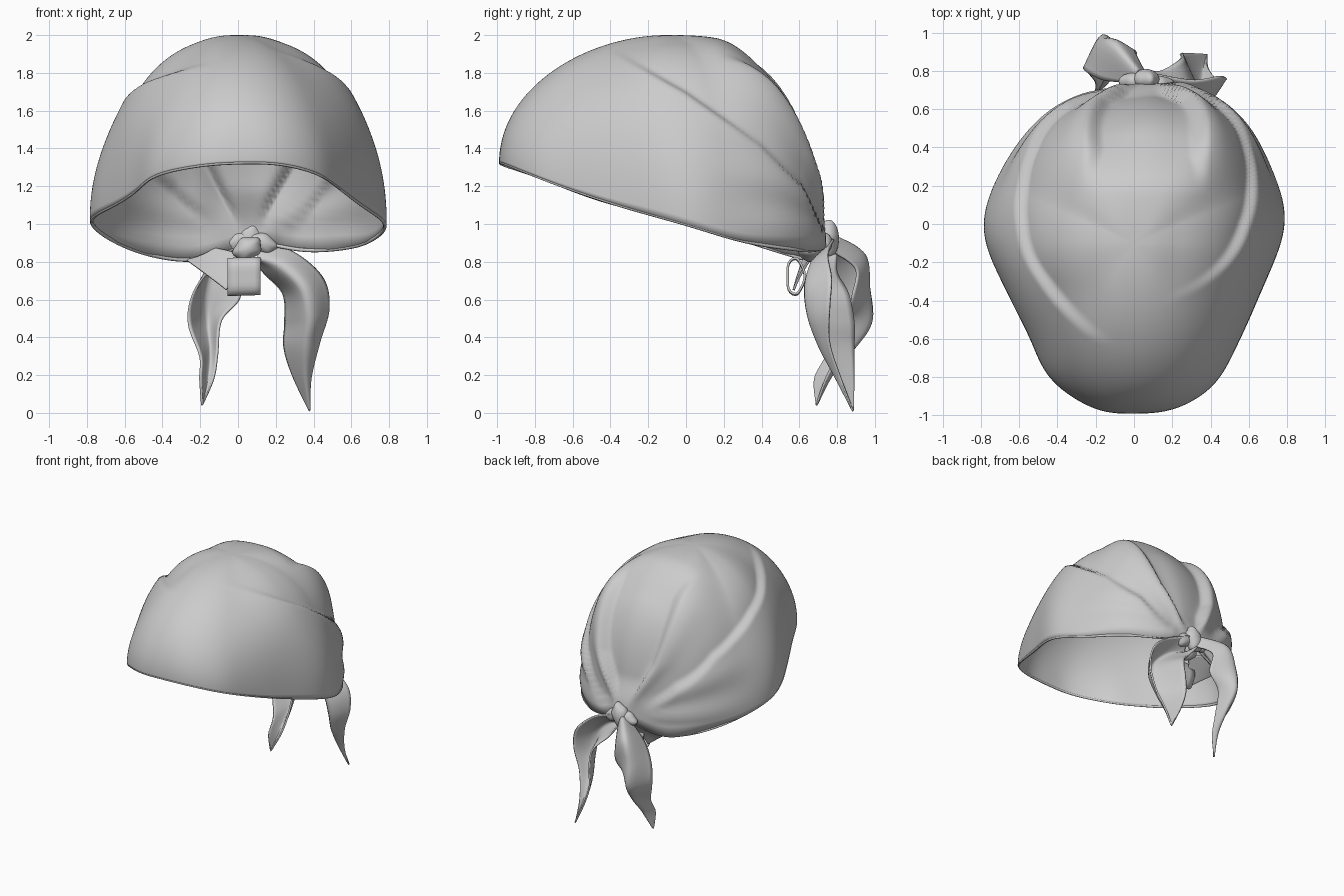
import bpy, bmesh, math
from mathutils import Vector

if "Cube" in bpy.data.objects:
    bpy.data.objects.remove(bpy.data.objects["Cube"])

cloth = bpy.data.materials.new("grey_cloth")
cloth.diffuse_color = (0.6, 0.6, 0.6, 1)
cloth.use_nodes = True
cloth.node_tree.nodes["Principled BSDF"].inputs["Base Color"].default_value = cloth.diffuse_color


def smooth(a, b, v):
    t = min(1, max(0, (v - a) / (b - a)))
    return t * t * (3 - 2 * t)


def spline(pts, n, closed=False):
    """Sample a Catmull-Rom curve, n steps per span."""
    pts = [Vector(p) for p in pts]
    m = len(pts)
    at = (lambda i: pts[i % m]) if closed else (lambda i: pts[min(max(i, 0), m - 1)])
    out = []
    for i in range(m if closed else m - 1):
        a, b, c, d = at(i - 1), at(i), at(i + 1), at(i + 2)
        for k in range(n):
            t = k / n
            out.append(0.5 * (2 * b + (c - a) * t + (2 * a - 5 * b + 4 * c - d) * t * t
                              + (3 * b - a - 3 * c + d) * t ** 3))
    return out if closed else out + [pts[-1]]


def relax(loop, times):
    for _ in range(times):
        loop = [(loop[i - 1] + loop[i] * 2 + loop[(i + 1) % len(loop)]) / 4
                for i in range(len(loop))]
    return loop


def grid_object(name, rows, closed=False, thick=0.0, offset=0.0, angle=50):
    """Skin rows of points into a sheet and give it cloth thickness."""
    bm = bmesh.new()
    vs = [[bm.verts.new(p) for p in r] for r in rows]
    for r, s in zip(vs, vs[1:]):
        n = len(r)
        for j in range(n if closed else n - 1):
            k = (j + 1) % n
            bm.faces.new((r[j], r[k], s[k], s[j]))
    bmesh.ops.remove_doubles(bm, verts=bm.verts, dist=0.0005)
    finish(name, bm, thick, offset, angle)


def finish(name, bm, thick=0.0, offset=0.0, angle=50):
    me = bpy.data.meshes.new(name)
    bm.to_mesh(me)
    bm.free()
    me.materials.append(cloth)
    ob = bpy.data.objects.new(name, me)
    bpy.context.collection.objects.link(ob)
    if thick:
        mod = ob.modifiers.new("thickness", 'SOLIDIFY')
        mod.thickness, mod.offset = thick, offset
    bpy.ops.object.select_all(action='DESELECT')
    ob.select_set(True)
    bpy.context.view_layer.objects.active = ob
    bpy.ops.object.shade_smooth_by_angle(angle=math.radians(angle))


# Head wrap: meridians rise from the rim loop to the apex, then folds are pressed in
rim = spline([(0, -.99, 1.325), (.22, -.965, 1.32), (.42, -.84, 1.27), (.54, -.63, 1.19),
              (.66, -.36, 1.1), (.795, 0, 1.0), (.71, .3, .91), (.56, .55, .87),
              (.34, .70, .86), (.08, .74, .90), (-.2, .69, .81), (-.45, .58, .83),
              (-.67, .32, .91), (-.795, -.02, 1.02), (-.66, -.36, 1.1), (-.55, -.58, 1.17),
              (-.44, -.81, 1.26), (-.21, -.965, 1.31)], 14, True)
rim = relax(rim, 25)
# rounder outline that the upper meridians aim for
round_rim = [Vector((r.x * 1.04, r.y * 1.04, r.z)) for r in relax(rim, 300)]
apex = Vector((0, -.1, 2.0))
lower = [(.4, 1.42), (.62, 1.2), (.74, .95), (1, .8)]
right_edge = [(-.45, 1.95), (0, 1.70)] + lower
left_edge = [(-.72, 1.88), (-.3, 1.76), (0, 1.64)] + lower


def band_edge(x, y):
    line = right_edge if x > 0 else left_edge
    for (a, za), (b, zb) in zip(line, line[1:]):
        if y <= b:
            return za + (zb - za) * (y - a) / (b - a)
    return .8


def fold(p):
    x, y, z = p
    # side band lies over the crown, with its edge running down to the knot
    start = -.45 if x > 0 else -.72
    amp = smooth(start, start + .4, y) * smooth(.08, .25, abs(x))
    s = band_edge(x, y) - z
    over = smooth(-.03, .03, s)
    d = amp * (.014 * over * math.exp(-max(s, 0) / .3)
               - .028 * (1 - over) * math.exp(min(s, 0) / .22))
    # sunken centre panel between two curved pleats at the back
    h = max(z - .9, .03)
    phi = math.atan2(x - .06, h)
    lim = .28 + .35 * min(.5, max(0, 1.85 - z))
    back = smooth(.15, .5, y) * smooth(.95, 1.2, z)
    inside = smooth(-lim - .04, -lim + .05, phi) * (1 - smooth(lim - .03, lim + .06, phi))
    ridge = math.exp(-((abs(phi) - lim - .08) / .12) ** 2)
    d += back * (.022 * ridge - .065 * inside)
    # fine gathers fanning out from the knot
    fan = math.atan2(z - .93, abs(x - .06) + .02)
    d += .007 * math.sin(fan * 16) * smooth(.05, .5, y) * over * amp
    return d


rows = []
steps = 72
for i in range(steps + 1):
    t = math.pi / 2 * i / steps
    row = []
    for r0, r1 in zip(rim, round_rim):
        r = r0.lerp(r1, smooth(0, .7, t))
        side = 2.18 + .12 * smooth(-.5, .5, r.x)
        p = 1.92 + (side - 1.92) * smooth(-.8, -.1, r.y) + .55 * smooth(.2, .65, r.y)
        f, g = max(math.cos(t), 0) ** (2 / p), math.sin(t) ** (2 / p)
        if i == steps:
            f = 0
        q = Vector((apex.x + (r.x - apex.x) * f, apex.y + (r.y - apex.y) * f,
                    r.z + (apex.z - r.z) * g))
        out = (q - Vector((0, 0, 1.25))).normalized()
        row.append(q + out * fold(q))
    rows.append(row)
grid_object("head_wrap", rows, True, .016, -1, 60)

# Rolled hem along the rim
hem = []
for k in range(9):
    a = 2 * math.pi * k / 8
    hem.append([r + Vector((r.x, r.y, 0)).normalized() * (.009 * math.cos(a) - .008)
                + Vector((0, 0, .010 * math.sin(a))) for r in rim])
grid_object("rim_hem", hem, True)


# Cloth tails: three-point folded sections lofted to a tip
def tail(name, sections):
    lines = [spline(c, 8) for c in zip(*sections)]
    grid_object(name, [spline(s, 6) for s in zip(*lines)], False, .012, 0, 60)


tail("left_tail", [
    [(.0, .74, .90), (.02, .80, .93), (.06, .78, .85)],
    [(-.15, .75, .76), (-.11, .94, .84), (.0, .90, .76)],
    [(-.24, .79, .62), (-.16, .97, .66), (.01, .88, .61)],
    [(-.26, .81, .47), (-.16, .98, .48), (-.09, .86, .49)],
    [(-.20, .74, .30), (-.15, .88, .33), (-.11, .80, .31)],
    [(-.20, .68, .18), (-.16, .77, .20), (-.13, .74, .18)],
    [(-.19, .69, .04)] * 3])
tail("right_tail", [
    [(.06, .80, .84), (.10, .70, .82), (.12, .78, .92)],
    [(.14, .80, .74), (.22, .66, .78), (.31, .75, .84)],
    [(.24, .86, .63), (.34, .63, .66), (.45, .77, .71)],
    [(.25, .89, .48), (.37, .65, .50), (.48, .76, .55)],
    [(.245, .89, .35), (.35, .71, .35), (.43, .76, .37)],
    [(.29, .89, .20), (.35, .79, .20), (.385, .82, .18)],
    [(.38, .885, .01)] * 3])
tail("inner_flap", [
    [(-.27, .62, .81), (-.2, .66, .83), (-.12, .70, .87)],
    [(-.15, .59, .72), (-.1, .63, .78), (-.03, .68, .85)],
    [(-.06, .57, .65), (-.03, .60, .72), (.03, .66, .82)]])

# Cloth loop hanging inside the knot
loop = []
for k in range(25):
    a = 2 * math.pi * k / 24
    loop.append([(x, .578 + (.045 + .006 * math.cos(3 * a)) * math.cos(a),
                  .722 + .095 * math.sin(a) + .03 * (x - .03)) for x in (-.055, -.01, .04, .085, .12)])
grid_object("inner_loop", loop, False, .012, 0)


# Knot: a wrapped centre with gathered cloth on each side
def lump(name, loc, size, tilt=0):
    bm = bmesh.new()
    bmesh.ops.create_uvsphere(bm, u_segments=24, v_segments=14, radius=1)
    for v in bm.verts:
        c = v.co * (1 + .07 * math.sin(5 * math.atan2(v.co.z, v.co.x)) * (1 - v.co.y ** 2))
        x, y, z = c.x * size[0], c.y * size[1], c.z * size[2]
        v.co = Vector(loc) + Vector((x * math.cos(tilt) + z * math.sin(tilt), y,
                                     z * math.cos(tilt) - x * math.sin(tilt)))
    finish(name, bm, angle=80)


lump("knot_centre", (.06, .755, .92), (.065, .055, .10), .3)
lump("knot_left_gather", (.0, .745, .91), (.08, .045, .05), -.4)
lump("knot_right_gather", (.13, .73, .90), (.08, .045, .05), .4)
lump("knot_inner_gather", (.05, .66, .87), (.08, .07, .06), -.5)
